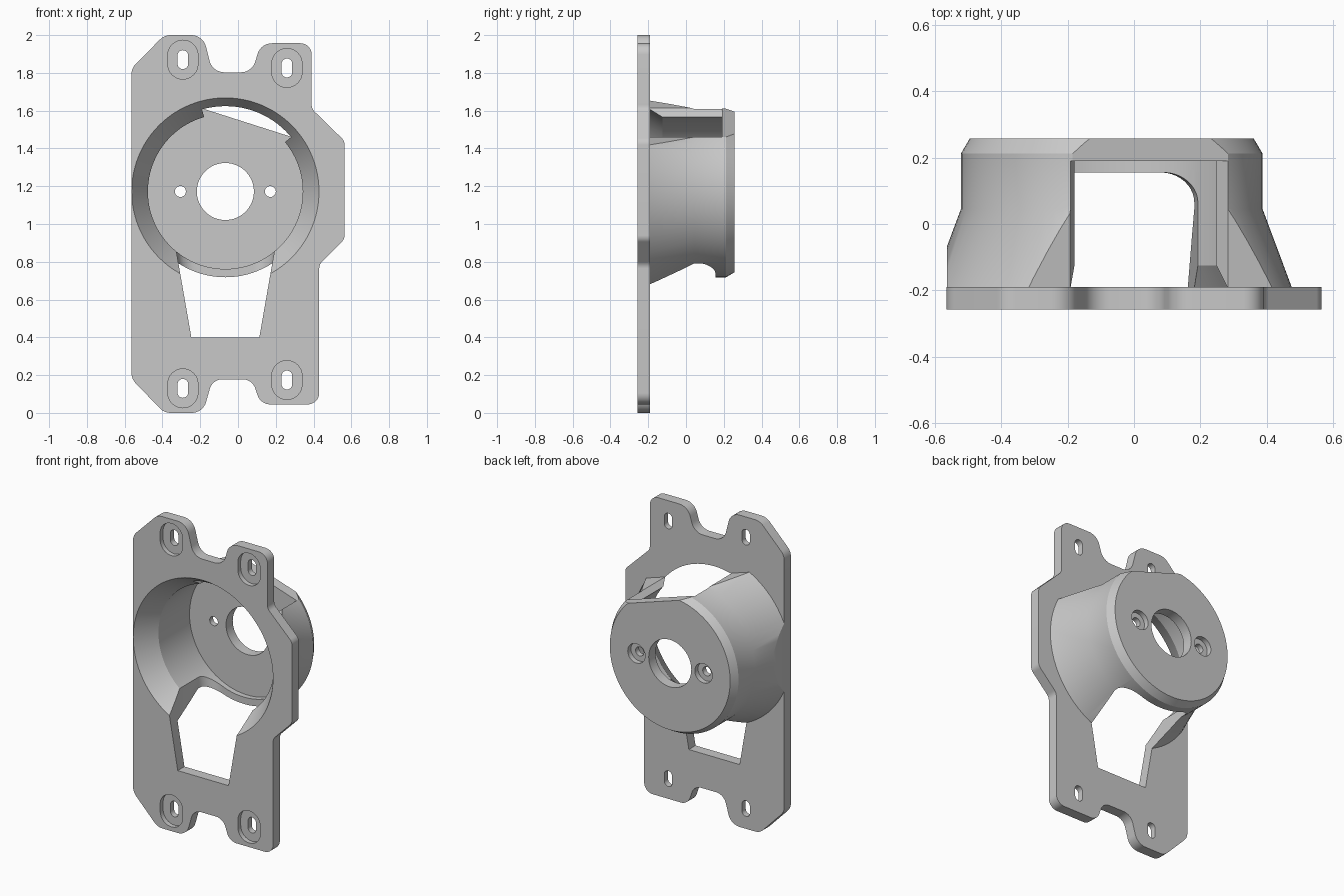
import bpy, bmesh, math
from mathutils import Vector

if "Cube" in bpy.data.objects:
    bpy.data.objects.remove(bpy.data.objects["Cube"])

CX, CZ = -0.067, 1.172          # axis of the round housing
FRONT, BACK = -0.258, -0.19     # plate faces
FLOOR, REAR = 0.19, 0.258       # housing end wall
LEFT_EDGE = -0.564

grey = bpy.data.materials.new("light grey")
grey.use_nodes = True
grey.diffuse_color = (0.58, 0.58, 0.58, 1)
grey.node_tree.nodes["Principled BSDF"].inputs["Base Color"].default_value = (0.58, 0.58, 0.58, 1)


def finish(name, bm):
    bmesh.ops.recalc_face_normals(bm, faces=bm.faces[:])
    mesh = bpy.data.meshes.new(name)
    bm.to_mesh(mesh)
    bm.free()
    mesh.materials.append(grey)
    ob = bpy.data.objects.new(name, mesh)
    bpy.context.collection.objects.link(ob)
    return ob


def skin(bm, rings):
    """Join closed rings of points and cap both ends."""
    loops = [[bm.verts.new(p) for p in ring] for ring in rings]
    n = len(loops[0])
    for a, b in zip(loops, loops[1:]):
        for i in range(n):
            j = (i + 1) % n
            bm.faces.new((a[i], a[j], b[j], b[i]))
    bm.faces.new(loops[0])
    bm.faces.new(loops[-1])


def prism(name, outline, y0, y1, back_round=0):
    """Extrude an x-z outline along y, optionally rounding the upright rear edges."""
    bm = bmesh.new()
    skin(bm, [[(x, y, z) for x, z in outline] for y in (y0, y1)])
    if back_round:
        rear = max(v.co.y for v in bm.verts)
        edges = [e for e in bm.edges if all(v.co.y == rear for v in e.verts)
                 and abs(e.verts[0].co.z - e.verts[1].co.z) > 0.1]
        bmesh.ops.bevel(bm, geom=edges, offset=back_round, segments=10, profile=0.5, affect='EDGES')
    return finish(name, bm)


def lathe_mesh(profile, x=CX, z=CZ, n=96):
    """Revolve (radius, y) points about an axis parallel to y."""
    bm = bmesh.new()
    turn = [2 * math.pi * i / n for i in range(n)]
    skin(bm, [[(x + r * math.cos(a), y, z + r * math.sin(a)) for a in turn] for r, y in profile])
    bmesh.ops.recalc_face_normals(bm, faces=bm.faces[:])
    return bm


def chop(bm, point, normal):
    """Remove everything on the normal side of a plane and close the cut."""
    geom = bm.verts[:] + bm.edges[:] + bm.faces[:]
    bmesh.ops.bisect_plane(bm, geom=geom, dist=1e-6, plane_co=point, plane_no=normal, clear_outer=True)
    bmesh.ops.holes_fill(bm, edges=[e for e in bm.edges if e.is_boundary], sides=0)


def combine(target, other, operation):
    mod = target.modifiers.new("join", 'BOOLEAN')
    mod.operation, mod.solver, mod.object = operation, 'EXACT', other
    deps = bpy.context.evaluated_depsgraph_get()
    mesh = bpy.data.meshes.new_from_object(target.evaluated_get(deps))
    target.modifiers.clear()
    target.data = mesh
    bpy.data.objects.remove(other)


def fillet(corners, steps=8):
    """Round each (x, z, radius) corner of a polygon."""
    out = []
    for i, (x, z, r) in enumerate(corners):
        p = Vector((x, z))
        a = (Vector(corners[i - 1][:2]) - p).normalized()
        b = (Vector(corners[(i + 1) % len(corners)][:2]) - p).normalized()
        half = a.angle(b) / 2
        t = r / math.tan(half)
        centre = p + (a + b).normalized() * (r / math.sin(half))
        u, v = p + a * t - centre, p + b * t - centre
        sweep = math.pi - 2 * half
        for k in range(steps + 1):
            s = k / steps
            q = (u * math.sin((1 - s) * sweep) + v * math.sin(s * sweep)) / math.sin(sweep)
            out.append(tuple(centre + q))
    return out


def slot_outline(x, z, half_w, half_h, n=16):
    pts = []
    for side, start in ((1, 0), (-1, math.pi)):
        for k in range(n + 1):
            a = start + math.pi * k / n
            pts.append((x + half_w * math.cos(a), z + side * (half_h - half_w) + half_w * math.sin(a)))
    return pts


# Mounting plate with four tabs
plate = prism("mounting_bracket", fillet([
    (LEFT_EDGE, 0.18, 0.08), (-0.39, 0, 0.08), (-0.185, 0, 0.08), (-0.135, 0.178, 0.07),
    (0.075, 0.178, 0.07), (0.12, 0.045, 0.07), (0.43, 0.045, 0.06), (0.43, 0.785, 0.05),
    (0.564, 0.92, 0.05), (0.564, 1.44, 0.05), (0.39, 1.61, 0.05), (0.39, 1.957, 0.06),
    (0.12, 1.957, 0.08), (0.075, 1.803, 0.08), (-0.135, 1.803, 0.08), (-0.185, 2.0, 0.08),
    (-0.39, 2.0, 0.08), (LEFT_EDGE, 1.825, 0.08)]), FRONT, BACK)

# Housing body: flared root, straight drum, chamfered rear, flat on top
bm = lathe_mesh([(0.553, -0.22), (0.454, 0.045), (0.454, 0.212), (0.427, REAR)])
mid = math.radians(72.3)
flat = Vector((math.cos(mid), 0, math.sin(mid)))
chop(bm, Vector((CX, 0, CZ)) + flat * 0.382, flat)
chop(bm, Vector((LEFT_EDGE + 0.0005, 0, 0)), Vector((-1, 0, 0)))
housing = finish("housing", bm)

# Window under the flat, with radial side walls
wedge = [(CX, CZ)] + [(CX + math.cos(a), CZ + math.sin(a))
                      for a in (mid - math.radians(32.7), mid + math.radians(33.6))]
combine(housing, prism("window_cutter", wedge, -0.3, FLOOR), 'DIFFERENCE')
combine(plate, housing, 'UNION')

# Flared cavity
cavity = lathe_mesh([(0.523, -0.3), (0.41, -0.125), (0.41, FLOOR)])
combine(plate, finish("cavity_cutter", cavity), 'DIFFERENCE')

# Tapered lower opening
taper = [(CX - 0.18, 0.4), (CX + 0.18, 0.4), (CX + 0.276, 0.95), (CX - 0.276, 0.95)]
combine(plate, prism("opening_cutter", taper, -0.4, 0.155, 0.09), 'DIFFERENCE')

# Central bore and two counterbored screw holes
combine(plate, finish("bore_cutter", lathe_mesh([(0.151, 0.1), (0.151, 0.4)], n=64)), 'DIFFERENCE')
for side in (-1, 1):
    hole = lathe_mesh([(0.029, 0.1), (0.029, 0.225), (0.062, 0.225), (0.062, 0.4)], x=CX + side * 0.238, n=32)
    combine(plate, finish("screw_cutter", hole), 'DIFFERENCE')

# Recessed mounting slots
for x, z in ((-0.292, 1.87), (0.259, 1.826), (-0.292, 0.13), (0.259, 0.174)):
    combine(plate, prism("recess_cutter", slot_outline(x, z, 0.08, 0.103), -0.4, -0.228), 'DIFFERENCE')
    combine(plate, prism("slot_cutter", slot_outline(x, z, 0.028, 0.05), -0.4, 0), 'DIFFERENCE')

bpy.ops.object.select_all(action='DESELECT')
plate.select_set(True)
bpy.context.view_layer.objects.active = plate
bpy.ops.object.shade_smooth_by_angle(angle=math.radians(25))
